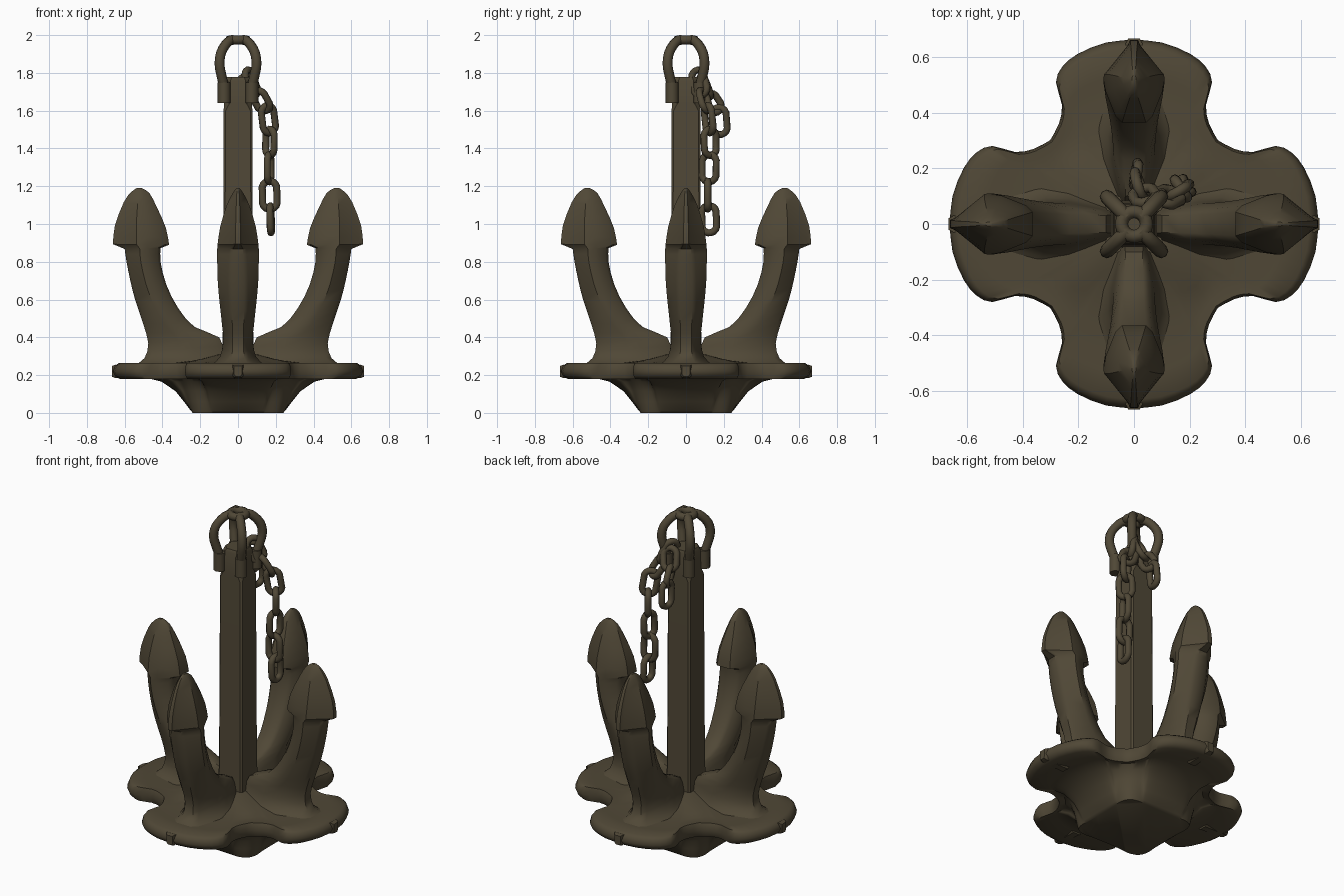
import bpy, bmesh, math
from mathutils import Vector, Matrix

if "Cube" in bpy.data.objects:
    bpy.data.objects.remove(bpy.data.objects["Cube"])

iron = bpy.data.materials.new("dark weathered iron")
iron.diffuse_color = (0.080, 0.064, 0.037, 1)
iron.use_nodes = True
iron.node_tree.nodes["Principled BSDF"].inputs["Base Color"].default_value = iron.diffuse_color


def finish(ob, angle=40):
    """Give the object its colour and smooth shading with sharp edges."""
    ob.data.materials.clear()
    ob.data.materials.append(iron)
    bpy.ops.object.select_all(action='DESELECT')
    ob.select_set(True)
    bpy.context.view_layer.objects.active = ob
    bpy.ops.object.shade_smooth_by_angle(angle=math.radians(angle))
    return ob


def loft(name, rings, angle=40):
    """Skin a list of equal-length closed rings and cap both ends."""
    bm = bmesh.new()
    vs = [[bm.verts.new(p) for p in r] for r in rings]
    n = len(rings[0])
    for a, b in zip(vs, vs[1:]):
        for i in range(n):
            j = (i + 1) % n
            bm.faces.new((a[i], a[j], b[j], b[i]))
    bm.faces.new(vs[0][::-1])
    bm.faces.new(vs[-1])
    bmesh.ops.recalc_face_normals(bm, faces=bm.faces)
    me = bpy.data.meshes.new(name)
    bm.to_mesh(me)
    bm.free()
    ob = bpy.data.objects.new(name, me)
    bpy.context.collection.objects.link(ob)
    return finish(ob, angle)


def tube(name, pts, radius, cyclic=False, matrix=Matrix()):
    """Round bar along a path, turned into a mesh."""
    cu = bpy.data.curves.new(name, 'CURVE')
    cu.dimensions = '3D'
    cu.bevel_depth = radius
    cu.bevel_resolution = 2
    cu.use_fill_caps = True
    sp = cu.splines.new('POLY')
    sp.points.add(len(pts) - 1)
    for p, co in zip(sp.points, pts):
        p.co = (*(matrix @ Vector(co)), 1)
    sp.use_cyclic_u = cyclic
    ob = bpy.data.objects.new(name, cu)
    bpy.context.collection.objects.link(ob)
    bpy.ops.object.select_all(action='DESELECT')
    ob.select_set(True)
    bpy.context.view_layer.objects.active = ob
    bpy.ops.object.convert(target='MESH')
    return finish(bpy.context.object, 60)


def smooth_path(pts, steps):
    """Catmull-Rom resampling of rows of numbers."""
    out = []
    for i in range(len(pts) - 1):
        p0, p1, p2, p3 = (pts[max(0, min(len(pts) - 1, i + k))] for k in (-1, 0, 1, 2))
        for s in range(steps):
            t = s / steps
            out.append(tuple(0.5 * (2 * b + (c - a) * t + (2 * a - 5 * b + 4 * c - d) * t * t
                                    + (3 * b - a - 3 * c + d) * t ** 3)
                             for a, b, c, d in zip(p0, p1, p2, p3)))
    return out + [tuple(pts[-1])]


# four-lobed foot: outline blended down to a square sole
octant = [(0.655, 0), (0.645, 0.10), (0.605, 0.20), (0.56, 0.255), (0.505, 0.278),
          (0.425, 0.257), (0.36, 0.268), (0.30, 0.30)]
octant = smooth_path(octant, 2)
quarter = octant + [(y, x) for x, y in octant[-2:0:-1]]
outline = []
for k in range(4):
    c, s = [(1, 0), (0, 1), (-1, 0), (0, -1)][k]
    outline += [(c * x - s * y, s * x + c * y) for x, y in quarter]


def foot_ring(t, z):
    ring = []
    for x, y in outline:
        a = math.atan2(y, x)
        r = 0.25 / (abs(math.cos(a)) ** 6 + abs(math.sin(a)) ** 6) ** (1 / 6)
        ring.append((r * math.cos(a) * (1 - t) + x * t, r * math.sin(a) * (1 - t) + y * t, z))
    return ring


rings = [foot_ring(t, z) for t, z in
         [(-0.04, 0.0), (0, 0.012), (0.09, 0.06), (0.2, 0.115), (0.38, 0.165), (0.62, 0.19),
          (0.93, 0.18), (0.99, 0.195), (1.02, 0.22), (0.99, 0.25), (0.94, 0.264), (0.7, 0.262),
          (0.3, 0.262), (0, 0.275)]]
rings += [[(x * f, y * f, z) for x, y, _ in rings[-1]] for f, z in ((0.7, 0.29), (0.4, 0.31))]
loft("foot", rings, 50)

# arms with barbed flukes: outer x, outer z, inner x, inner z, half width, outer edge factor
spine = [(0.55, 0.25, 0.05, 0.26, 0.14, 0.7), (0.495, 0.29, 0.07, 0.31, 0.095, 0.6),
         (0.475, 0.37, 0.10, 0.40, 0.078, 0.6), (0.505, 0.48, 0.23, 0.455, 0.085, 0.6),
         (0.545, 0.60, 0.317, 0.555, 0.097, 0.55), (0.57, 0.70, 0.38, 0.68, 0.107, 0.5),
         (0.59, 0.80, 0.41, 0.80, 0.11, 0.45), (0.60, 0.868, 0.41, 0.872, 0.11, 0.4)]
fluke = [(0.662, 0.893, 0.365, 0.89, 0.108, 0.22), (0.652, 0.99, 0.382, 0.98, 0.094, 0.22),
         (0.605, 1.115, 0.43, 1.09, 0.058, 0.25), (0.565, 1.17, 0.47, 1.165, 0.025, 0.4),
         (0.535, 1.19, 0.51, 1.19, 0.008, 0.5)]
sections = smooth_path(spine, 2) + smooth_path(fluke, 2)
arm_rings = []
for ox, oz, ix, iz, w, f in sections:
    half = [(0, f * 0.6), (0.07, f), (0.42, 1), (0.62, 0.95), (0.92, 0.62), (1, 0.4)]
    loop = half + [(s, -y) for s, y in reversed(half)]
    arm_rings.append([Vector((ox + (ix - ox) * s, y * w, oz + (iz - oz) * s)) for s, y in loop])
names = ["right", "back", "left", "front"]
for k, side in enumerate(names):
    turn = Matrix.Rotation(k * math.pi / 2, 3, 'Z')
    loft(side + "_arm", [[turn @ p for p in r] for r in arm_rings], 35)
    # small nub under each lobe tip
    nub = [[turn @ Vector((x, y * w, z0 + z * h)) for y, z in
            ((-1, -0.6), (-0.6, -1), (0.6, -1), (1, -0.6), (1, 1), (-1, 1))]
           for x, w, z0, h in ((0.5, 0.035, 0.21, 0.03), (0.65, 0.03, 0.22, 0.035),
                               (0.668, 0.02, 0.22, 0.028))]
    loft(side + "_nub", nub)


# square shank with slightly chamfered corners and a narrower head
def square_ring(h, c, z):
    return [(x, y, z) for x, y in ((h, -h + c), (h, h - c), (h - c, h), (-h + c, h),
                                   (-h, h - c), (-h, -h + c), (-h + c, -h), (h - c, -h))]


loft("shank", [square_ring(h, c, z) for h, c, z in
               ((0.088, 0.01, 0.2), (0.08, 0.01, 0.45), (0.076, 0.01, 1.60), (0.074, 0.03, 1.64),
                (0.07, 0.03, 1.76), (0.062, 0.03, 1.777))], 30)

# crown of four bowed bars on the diagonals, joined by a collar
bow = smooth_path([(0.035, 0, 1.975), (0.075, 0, 1.965), (0.125, 0, 1.91), (0.138, 0, 1.845),
                   (0.122, 0, 1.78), (0.106, 0, 1.73), (0.104, 0, 1.69)], 3)
lug = [(0.104, 0, z) for z in (1.64, 1.65, 1.74, 1.75)]
for k in range(4):
    turn = Matrix.Rotation(math.pi / 4 + k * math.pi / 2, 4, 'Z')
    tube("crown_bar", bow, 0.026, matrix=turn)
    tube("crown_lug", lug, 0.034, matrix=turn)
tube("crown_collar", [(0.045 * math.cos(a), 0.045 * math.sin(a), 1.975) for a in
                      (math.tau * i / 16 for i in range(16))], 0.024, True)

# chain links: stadium loops placed between two ends and rolled about their length
def chain_link(name, top, bottom, roll):
    top, bottom = Vector(top), Vector(bottom)
    axis = top - bottom
    hl, hw = axis.length / 2 - 0.018, 0.039
    pts = []
    for i in range(16):
        a = math.pi * (i + 0.5) / 8
        pts.append((hw * math.cos(a), 0, hw * math.sin(a) + math.copysign(hl - hw, math.sin(a))))
    m = (Matrix.Translation((top + bottom) / 2)
         @ Vector((0, 0, 1)).rotation_difference(axis).to_matrix().to_4x4()
         @ Matrix.Rotation(math.radians(roll), 4, 'Z'))
    tube(name, pts, 0.019, True, m)


long_chain = [((0.04, 0.05, 1.83), (0.10, 0.09, 1.665), 60),
              ((0.085, 0.08, 1.72), (0.16, 0.115, 1.585), 150),
              ((0.15, 0.11, 1.645), (0.172, 0.13, 1.465), 30),
              ((0.17, 0.125, 1.52), (0.168, 0.13, 1.345), 125),
              ((0.165, 0.125, 1.385), (0.165, 0.12, 1.205), 75),
              ((0.165, 0.115, 1.245), (0.17, 0.115, 1.06), 0),
              ((0.17, 0.12, 1.115), (0.175, 0.125, 0.935), 85)]
short_chain = [((0.055, 0.075, 1.80), (0.02, 0.13, 1.655), 20),
               ((0.025, 0.10, 1.70), (0.01, 0.18, 1.58), 110),
               ((0.01, 0.17, 1.635), (0.005, 0.185, 1.455), 80)]
for a, b, roll in long_chain:
    chain_link("long_chain_link", a, b, roll)
for a, b, roll in short_chain:
    chain_link("short_chain_link", a, b, roll)
